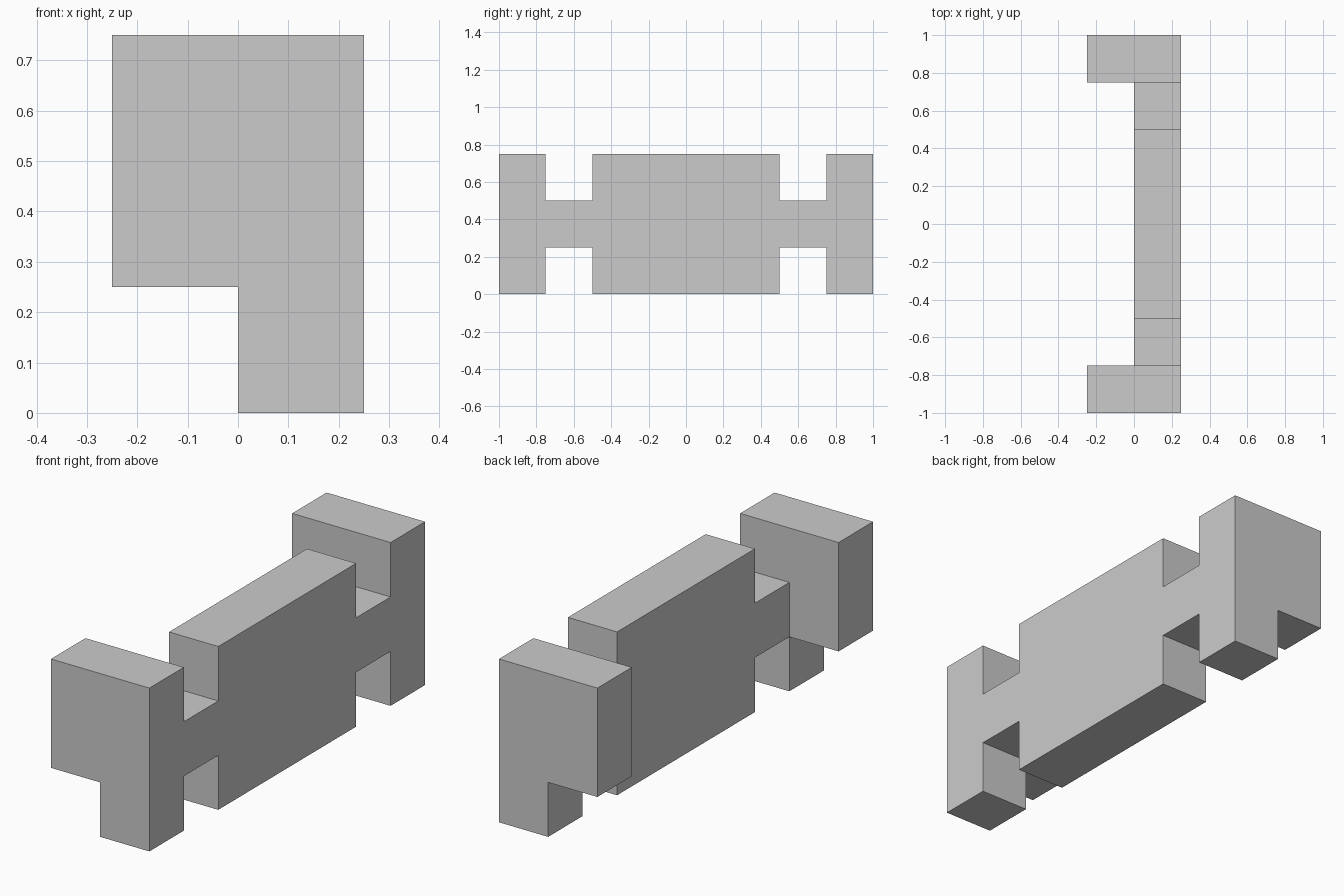
import bpy
import bmesh
from mathutils import Vector

cube = bpy.data.objects.get("Cube")
if cube:
    bpy.data.objects.remove(cube, do_unlink=True)

grey = bpy.data.materials.new("plain grey")
grey.use_nodes = True
colour = (0.6, 0.6, 0.6, 1)
grey.diffuse_color = colour
grey.node_tree.nodes["Principled BSDF"].inputs["Base Color"].default_value = colour


def extrude_profile(name, points, depth):
    """Make a flat-faced solid by sweeping a closed outline along depth."""
    bm = bmesh.new()
    face = bm.faces.new([bm.verts.new(p) for p in points])
    swept = bmesh.ops.extrude_face_region(bm, geom=[face])["geom"]
    verts = [v for v in swept if isinstance(v, bmesh.types.BMVert)]
    bmesh.ops.translate(bm, verts=verts, vec=Vector(depth))
    bmesh.ops.recalc_face_normals(bm, faces=bm.faces)
    mesh = bpy.data.meshes.new(name)
    bm.to_mesh(mesh)
    bm.free()
    mesh.materials.append(grey)
    obj = bpy.data.objects.new(name, mesh)
    bpy.context.collection.objects.link(obj)
    return obj


W = 0.25  # module size

# Central panel with a narrow connecting tab at each end
half = [(2, 0), (2, 1), (3, 1), (3, 2), (2, 2), (2, 3)]
outline = half + [(-y, z) for y, z in reversed(half)]
extrude_profile("centre_panel", [(0, y * W, z * W) for y, z in outline], (W, 0, 0))

# L-shaped end posts: a leg below and a block reaching to the side above
post = [(0, 0), (1, 0), (1, 3), (-1, 3), (-1, 1), (0, 1)]
for name, y in (("front_post", -4), ("back_post", 3)):
    extrude_profile(name, [(x * W, y * W, z * W) for x, z in post], (0, W, 0))
